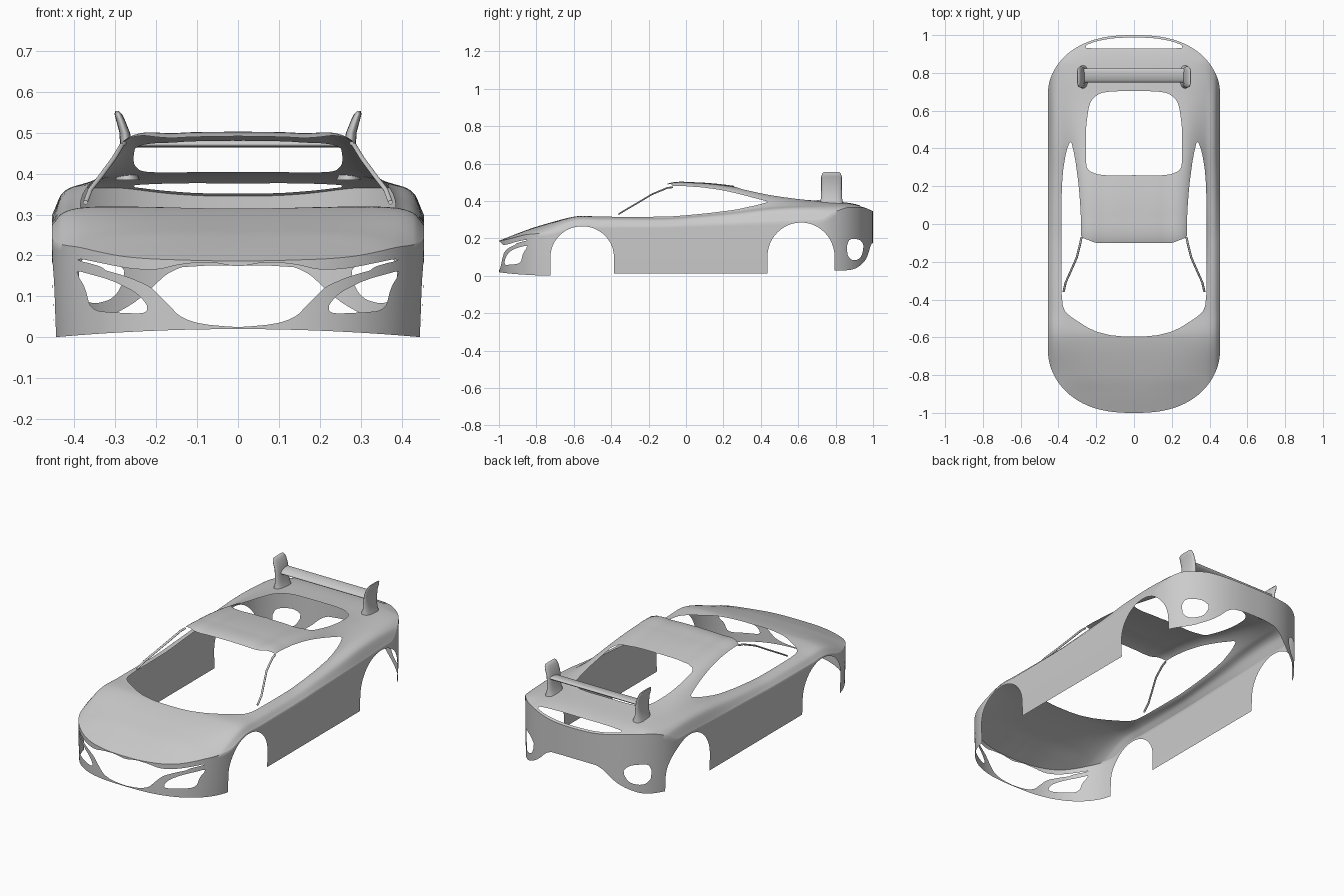
import bpy, bmesh, math
from mathutils import Vector

if "Cube" in bpy.data.objects:
    bpy.data.objects.remove(bpy.data.objects["Cube"], do_unlink=True)

paint = bpy.data.materials.new("grey_paint")
paint.use_nodes = True
GREY = (0.6, 0.6, 0.6, 1)
paint.diffuse_color = GREY
paint.node_tree.nodes["Principled BSDF"].inputs["Base Color"].default_value = GREY


def finish(bm, name, angle=35):
    mesh = bpy.data.meshes.new(name)
    bm.to_mesh(mesh)
    bm.free()
    ob = bpy.data.objects.new(name, mesh)
    bpy.context.scene.collection.objects.link(ob)
    mesh.materials.append(paint)
    bpy.ops.object.select_all(action='DESELECT')
    ob.select_set(True)
    bpy.context.view_layer.objects.active = ob
    bpy.ops.object.shade_smooth_by_angle(angle=math.radians(angle))
    return ob


def curve(xs, zs, x):
    """Smooth curve through the points (xs, zs)."""
    n = len(xs)
    x = min(max(x, xs[0]), xs[-1])
    i = max(k for k in range(n - 1) if xs[k] <= x)

    def slope(k):
        a, b = max(k - 1, 0), min(k + 1, n - 1)
        return (zs[b] - zs[a]) / (xs[b] - xs[a])
    h = xs[i + 1] - xs[i]
    t = (x - xs[i]) / h
    s = t * t * (3 - 2 * t)
    return (zs[i] * (1 - s) + zs[i + 1] * s
            + h * t * (1 - t) * ((1 - t) * slope(i) - t * slope(i + 1)))


# Body cross-sections: y, then heights at the x knots
HALF = 0.455
KNOTS = [0, .15, .28, .38, .43, HALF]
STATIONS = [
    (-1.0, .187, .185, .175, .165, .16, .16),
    (-.9, .227, .225, .216, .205, .19, .18),
    (-.8, .262, .262, .256, .242, .222, .2),
    (-.6, .314, .315, .316, .312, .298, .27),
    (-.45, .324, .324, .325, .315, .3, .272),
    (-.1, .492, .488, .472, .322, .3, .275),
    (.05, .5, .497, .477, .333, .31, .28),
    (.25, .482, .478, .46, .35, .325, .285),
    (.45, .445, .442, .425, .368, .345, .29),
    (.65, .41, .408, .4, .375, .352, .298),
    (.85, .392, .392, .386, .37, .34, .3),
    (.93, .376, .376, .37, .35, .33, .32),
    (1.0, .345, .345, .345, .345, .34, .33),
]
YS = [s[0] for s in STATIONS]


def end_bulge(x):
    return max(0, 1 - abs(x / HALF) ** 2.5) ** .54


def bottom(x, y):
    if y < -.5:
        return .02 * (1 - (x / HALF) ** 2)
    return .012


# Upper skin as a grid, then side walls dropped from its rim
bm = bmesh.new()
NX, NY, NZ = 112, 150, 14
grid = []
for i in range(NX + 1):
    x = HALF * math.sin(math.pi * (i / NX - .5))
    column = [curve(KNOTS, s[1:], abs(x)) for s in STATIONS]
    front, back = -.68 - .32 * end_bulge(x), .7 + .3 * end_bulge(x)
    line = []
    for j in range(NY + 1):
        y = front + (back - front) * j / NY
        line.append(bm.verts.new((x, y, curve(YS, column, y))))
    grid.append(line)
for i in range(NX):
    for j in range(NY):
        bm.faces.new((grid[i][j], grid[i + 1][j], grid[i + 1][j + 1], grid[i][j + 1]))

rim = ([grid[i][0] for i in range(NX)] + grid[NX][:NY]
       + [grid[i][NY] for i in range(NX, 0, -1)] + grid[0][:0:-1])
above = rim
for k in range(1, NZ + 1):
    t = k / NZ
    ring = []
    for v in rim:
        x, y, z = v.co
        ring.append(bm.verts.new((x * (1 - .012 * t * t), y, z + (bottom(x, y) - z) * t)))
    for a in range(len(rim)):
        b = (a + 1) % len(rim)
        bm.faces.new((above[b], above[a], ring[a], ring[b]))
    above = ring


def rounded(points, passes=2):
    """Corner-cut a closed outline."""
    pts = [Vector(p) for p in points]
    for _ in range(passes):
        pts = [q for a, b in zip(pts, pts[1:] + pts[:1])
               for q in (a.lerp(b, .2), a.lerp(b, .8))]
    return pts


def signed_distance(p, poly):
    best, inside = 9, False
    for a, b in zip(poly, poly[1:] + poly[:1]):
        ab = b - a
        t = min(1, max(0, (p - a).dot(ab) / max(ab.length_squared, 1e-12)))
        best = min(best, (p - a - ab * t).length)
        if (a.y > p.y) != (b.y > p.y) and p.x < a.x + ab.x * (p.y - a.y) / ab.y:
            inside = not inside
    return -best if inside else best


def cut(points, axes, where=lambda y: True, passes=2):
    """Cut an outline through the skin, the same on left and right."""
    poly = rounded(points, passes)
    lo = [min(p[k] for p in poly) - .06 for k in (0, 1)]
    hi = [max(p[k] for p in poly) + .06 for k in (0, 1)]
    dist = {}
    for v in bm.verts:
        co = Vector((abs(v.co.x), v.co.y, v.co.z))
        p = Vector((co[axes[0]], co[axes[1]]))
        near = all(lo[k] < p[k] < hi[k] for k in (0, 1)) and where(co.y)
        d = signed_distance(p, poly) if near else 1
        dist[v] = 0 if abs(d) < 1e-4 else d
    for e in list(bm.edges):
        a, b = e.verts
        da, db = dist[a], dist[b]
        if da * db < 0:
            dist[bmesh.utils.edge_split(e, a, da / (da - db))[1]] = 0
    bmesh.ops.connect_verts(bm, verts=[v for v in bm.verts if dist[v] == 0])
    gone = [f for f in bm.faces if sum(dist[v] for v in f.verts) < 0]
    bmesh.ops.delete(bm, geom=gone, context='FACES')


TOP, FRONT, SIDE = (0, 1), (0, 2), (1, 2)


def at_nose(y):
    return y < -.6


def at_tail(y):
    return y > .6


# Wheel arches
for cy, radius, top in ((-.555, .17, .265), (.615, .18, .285)):
    arch = [(cy + radius * math.cos(a * math.pi / 24),
             .1 + (top - .1) * math.sin(a * math.pi / 24)) for a in range(25)]
    cut(arch + [(cy - radius, -.1), (cy + radius, -.1)], SIDE, passes=0)

# Windscreen and side window opening
cut([(-.1, -.595), (.1, -.595), (.22, -.565), (.36, -.475), (.382, -.42),
     (.385, -.2), (.385, .1), (.378, .27), (.36, .38), (.335, .45),
     (.312, .35), (.292, .2), (.281, .05), (.28, -.1), (-.1, -.1)], TOP, passes=1)
# Rear window
cut([(-.1, .257), (.25, .257), (.256, .4), (.254, .52), (.235, .65),
     (.17, .703), (-.1, .703)], TOP)
# Rear vent slot
cut([(-.1, .988), (.1, .986), (.2, .968), (.268, .942), (.255, .929), (-.1, .929)],
    TOP, at_tail)
# Grille opening
cut([(-.07, .184), (0, .172), (.07, .185), (.14, .179), (.2, .164), (.27, .168),
     (.41, .197), (.34, .168), (.275, .15), (.215, .125), (.18, .09), (.14, .048),
     (.09, .032), (0, .024), (-.09, .032)], FRONT, at_nose, 1)
# Front corner ducts
cut([(.405, .166), (.375, .127), (.362, .072), (.336, .062), (.222, .057),
     (.22, .078), (.25, .11), (.31, .14)], FRONT, at_nose, 1)
# Rear underside arch and rear corner openings
cut([(-.2, .176), (.13, .176), (.18, .152), (.215, .115), (.26, .08), (.3, .058),
     (.35, .035), (.4, .028), (.6, .028), (.6, -.2), (-.2, -.2)], FRONT, at_tail, 1)
cut([(.27, .16), (.31, .195), (.39, .198), (.388, .1), (.355, .08), (.3, .095)],
    FRONT, at_tail)

loose = [v for v in bm.verts if not v.link_faces]
bmesh.ops.delete(bm, geom=loose, context='VERTS')
finish(bm, "body_shell", 50)


def loft(name, rings):
    """Closed skin through rings of equal point count."""
    bm = bmesh.new()
    rows = [[bm.verts.new(p) for p in ring] for ring in rings]
    n = len(rows[0])
    for r, s in zip(rows, rows[1:]):
        for a in range(n):
            b = (a + 1) % n
            bm.faces.new((r[a], r[b], s[b], s[a]))
    bm.faces.new(rows[0][::-1])
    bm.faces.new(rows[-1])
    bmesh.ops.recalc_face_normals(bm, faces=bm.faces)
    return finish(bm, name, 50)


def circle(count=24):
    return [(math.cos(a), math.sin(a)) for a in
            (2 * math.pi * k / count for k in range(count))]


# Per side: windscreen pillar and wing endplate
PILLAR = [(.373, -.36, .33), (.362, -.31, .36), (.335, -.25, .395),
          (.304, -.18, .437), (.284, -.1, .47), (.278, -.07, .474)]
PLATE = [(.27, .385, .03, .062), (.272, .42, .017, .056), (.273, .46, .015, .055),
         (.277, .5, .013, .055), (.287, .53, .011, .055), (.293, .546, .009, .05),
         (.296, .554, .004, .042)]
for side, label in ((1, "left"), (-1, "right")):
    loft(label + "_windscreen_pillar",
         [[(side * (x + .006 * c), y, z + .005 * s) for c, s in circle(10)]
          for x, y, z in PILLAR])
    loft(label + "_wing_endplate",
         [[(side * (x + w * c), .778 + d * math.copysign(abs(s) ** .6, s), z)
           for c, s in circle()] for x, z, w, d in PLATE])

# Wing bar between the endplates
loft("wing_bar", [[(x, .787 + .037 * c, .478 + .012 * s + .006 * c)
                   for c, s in circle()] for x in (-.272, .272)])
